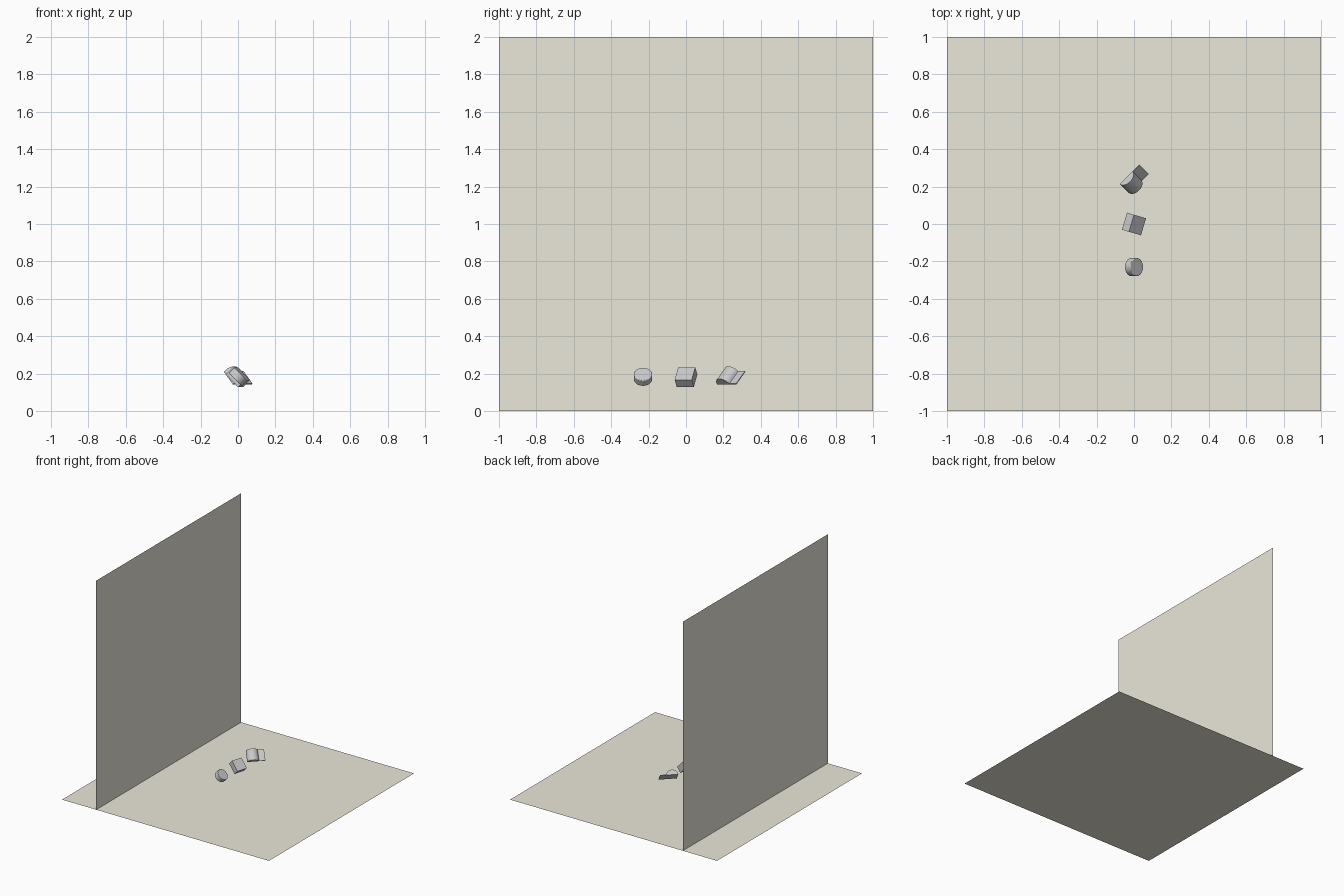
import bpy, bmesh
from math import radians, cos, sin, pi

if "Cube" in bpy.data.objects:
    bpy.data.objects.remove(bpy.data.objects["Cube"])


def color(obj, rgb):
    mat = bpy.data.materials.new(obj.name + "_paint")
    mat.diffuse_color = (*rgb, 1)
    mat.use_nodes = True
    mat.node_tree.nodes["Principled BSDF"].inputs["Base Color"].default_value = mat.diffuse_color
    obj.data.materials.append(mat)


def place(obj, y, z, turn):
    # every small solid leans back 45 degrees, then turns about the vertical
    obj.location = (0, y, z)
    obj.rotation_euler = (0, radians(45), radians(turn))


def smooth(obj):
    bpy.ops.object.select_all(action='DESELECT')
    obj.select_set(True)
    bpy.context.view_layer.objects.active = obj
    bpy.ops.object.shade_smooth_by_angle(angle=radians(30))


# floor and wall panels
for name, loc, rot in (("floor", (0, 0, 0), (0, 0, 0)),
                       ("wall", (-0.67, 0, 1), (0, radians(90), 0))):
    bpy.ops.mesh.primitive_plane_add(size=2, location=loc, rotation=rot)
    panel = bpy.context.object
    panel.name = name
    color(panel, (0.83, 0.81, 0.70))

# round disc
bpy.ops.mesh.primitive_cylinder_add(vertices=48, radius=0.049, depth=0.043)
disc = bpy.context.object
disc.name = "round_disc"
bev = disc.modifiers.new("soft_rim", 'BEVEL')
bev.width = 0.004
bev.segments = 3
smooth(disc)
place(disc, -0.23, 0.183, 0)

# square block
bpy.ops.mesh.primitive_cube_add(size=1)
block = bpy.context.object
block.name = "square_block"
block.scale = (0.095, 0.095, 0.055)
place(block, 0, 0.181, -16.5)

# half-round block with a thin flange, one profile extruded along local x
N, half, flange = 24, 0.0475, 0.005
profile = [(-0.073, 0), (0.073, 0), (0.073, flange)]
for i in range(N + 1):
    a = pi * i / N
    w, h = -0.0255 + half * cos(a), 0.042 * sin(a)
    if w > 0 and h <= flange:
        h = flange
    if i < N:
        profile.append((w, h))
bm = bmesh.new()
face = bm.faces.new([bm.verts.new((-0.0475, w, h)) for w, h in profile])
ext = bmesh.ops.extrude_face_region(bm, geom=[face])
bmesh.ops.translate(bm, vec=(0.095, 0, 0),
                    verts=[g for g in ext["geom"] if isinstance(g, bmesh.types.BMVert)])
bmesh.ops.recalc_face_normals(bm, faces=bm.faces)
mesh = bpy.data.meshes.new("half_round_block")
bm.to_mesh(mesh)
bm.free()
ridge = bpy.data.objects.new("half_round_block", mesh)
bpy.context.collection.objects.link(ridge)
smooth(ridge)
place(ridge, 0.242, 0.176, -45)
